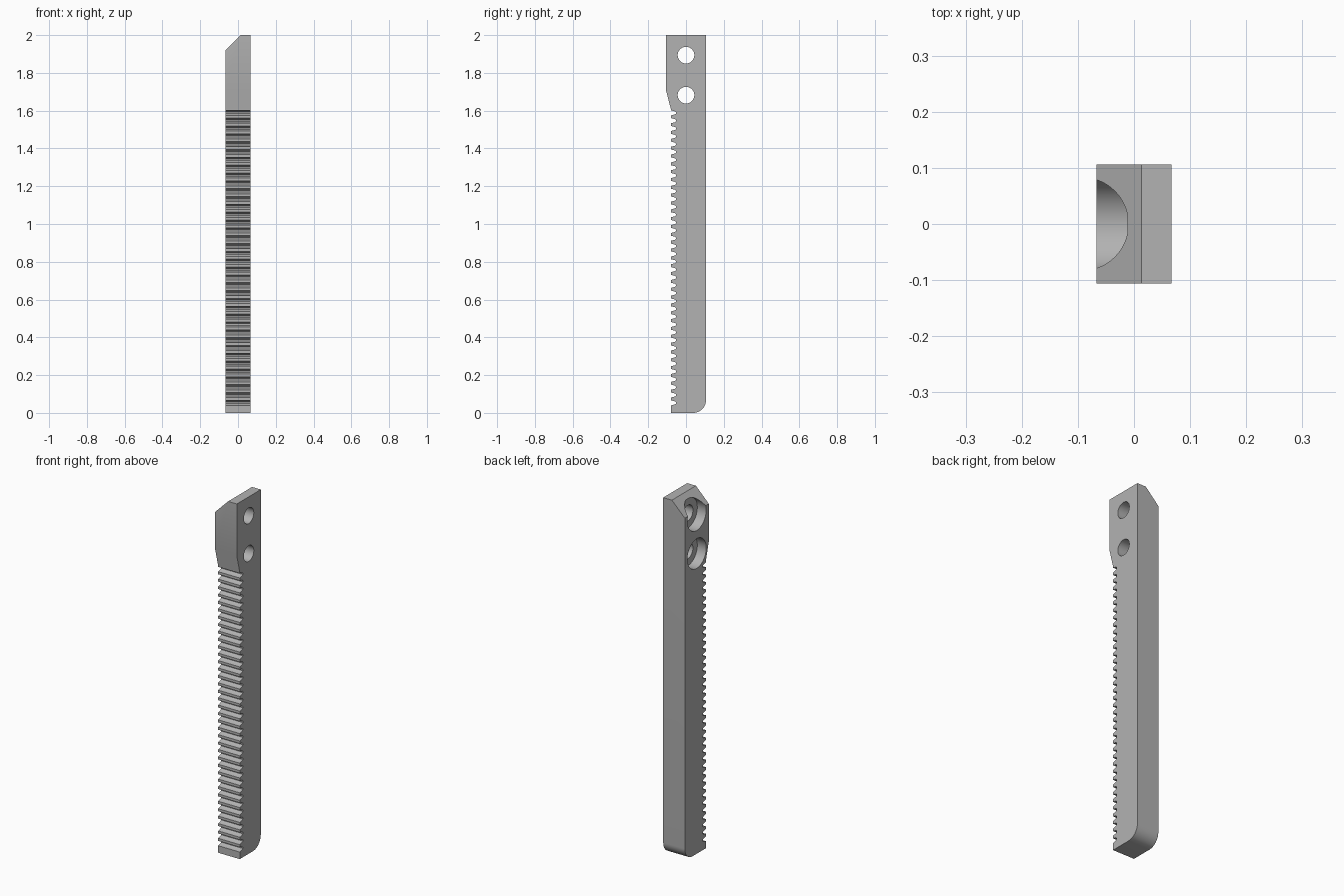
import bpy, bmesh, math
from mathutils import Vector

HALF_X, HALF_Y, TOP = 0.067, 0.106, 2.0
TIP_Y, ROOT_Y = -0.08, -0.053
PITCH, TEETH, RACK_TOP = 0.0415, 38, 1.602
HOLE_HEIGHTS = (1.682, 1.894)

if "Cube" in bpy.data.objects:
    bpy.data.objects.remove(bpy.data.objects["Cube"])

grey = bpy.data.materials.new("plain grey")
grey.use_nodes = True
colour = (0.45, 0.45, 0.45, 1)
grey.diffuse_color = colour
grey.node_tree.nodes["Principled BSDF"].inputs["Base Color"].default_value = colour


def make_object(name, bm):
    bmesh.ops.recalc_face_normals(bm, faces=bm.faces)
    mesh = bpy.data.meshes.new(name)
    bm.to_mesh(mesh)
    bm.free()
    mesh.materials.append(grey)
    obj = bpy.data.objects.new(name, mesh)
    bpy.context.collection.objects.link(obj)
    return obj


def cylinder_x(name, radius, x0, x1, z):
    """Cutter lying along x between x0 and x1."""
    bm = bmesh.new()
    ring = [bm.verts.new((x0, radius * math.cos(a), z + radius * math.sin(a)))
            for a in (math.tau * i / 64 for i in range(64))]
    face = bm.faces.new(ring)
    new = bmesh.ops.extrude_face_region(bm, geom=[face])["geom"]
    bmesh.ops.translate(bm, vec=(x1 - x0, 0, 0),
                        verts=[v for v in new if isinstance(v, bmesh.types.BMVert)])
    return make_object(name, bm)


# Side profile: plain back, rounded lower corner, thick head
fillet = 0.068
profile = [(TIP_Y, 0)]
for i in range(13):
    a = -math.pi / 2 + math.pi / 2 * i / 12
    profile.append((HALF_Y - fillet + fillet * math.cos(a), fillet + fillet * math.sin(a)))
profile += [(HALF_Y, TOP), (-HALF_Y, TOP), (-HALF_Y, 1.708), (TIP_Y, RACK_TOP + 0.006)]

# Rack grooves with softened roots, from the head down
groove = [(0, 0), (0.8, 0.2), (1, 0.35), (1, 0.65), (0.8, 0.8), (0, 1)]
for i in range(TEETH):
    for depth, along in groove:
        profile.append((TIP_Y + (ROOT_Y - TIP_Y) * depth,
                        RACK_TOP - i * PITCH - along * 0.027))

# Bar extruded across x, with the top edge bevelled on one side
bm = bmesh.new()
side = bm.faces.new([bm.verts.new((-HALF_X, y, z)) for y, z in profile])
new = bmesh.ops.extrude_face_region(bm, geom=[side])["geom"]
bmesh.ops.translate(bm, vec=(2 * HALF_X, 0, 0),
                    verts=[v for v in new if isinstance(v, bmesh.types.BMVert)])
cut = bmesh.ops.bisect_plane(bm, geom=bm.verts[:] + bm.edges[:] + bm.faces[:],
                             plane_co=Vector((0.013, 0, TOP)),
                             plane_no=Vector((-1, 0, 1)), clear_outer=True)
bmesh.ops.holes_fill(bm, edges=[e for e in bm.edges if e.is_boundary], sides=0)
bar = make_object("toothed_bar", bm)

# Screw holes with wide recesses on one face
cutters = []
for z in HOLE_HEIGHTS:
    cutters.append(cylinder_x("hole_cutter", 0.044, -0.2, 0.2, z))
    cutters.append(cylinder_x("recess_cutter", 0.083, -0.2, -0.012, z))
bpy.ops.object.select_all(action="DESELECT")
bar.select_set(True)
bpy.context.view_layer.objects.active = bar
for cutter in cutters:
    cutter.hide_render = True
    mod = bar.modifiers.new("cut", "BOOLEAN")
    mod.operation, mod.solver, mod.object = "DIFFERENCE", "EXACT", cutter
    bpy.ops.object.modifier_apply(modifier=mod.name)
    bpy.data.objects.remove(cutter)

bpy.ops.object.shade_smooth_by_angle(angle=math.radians(25))
